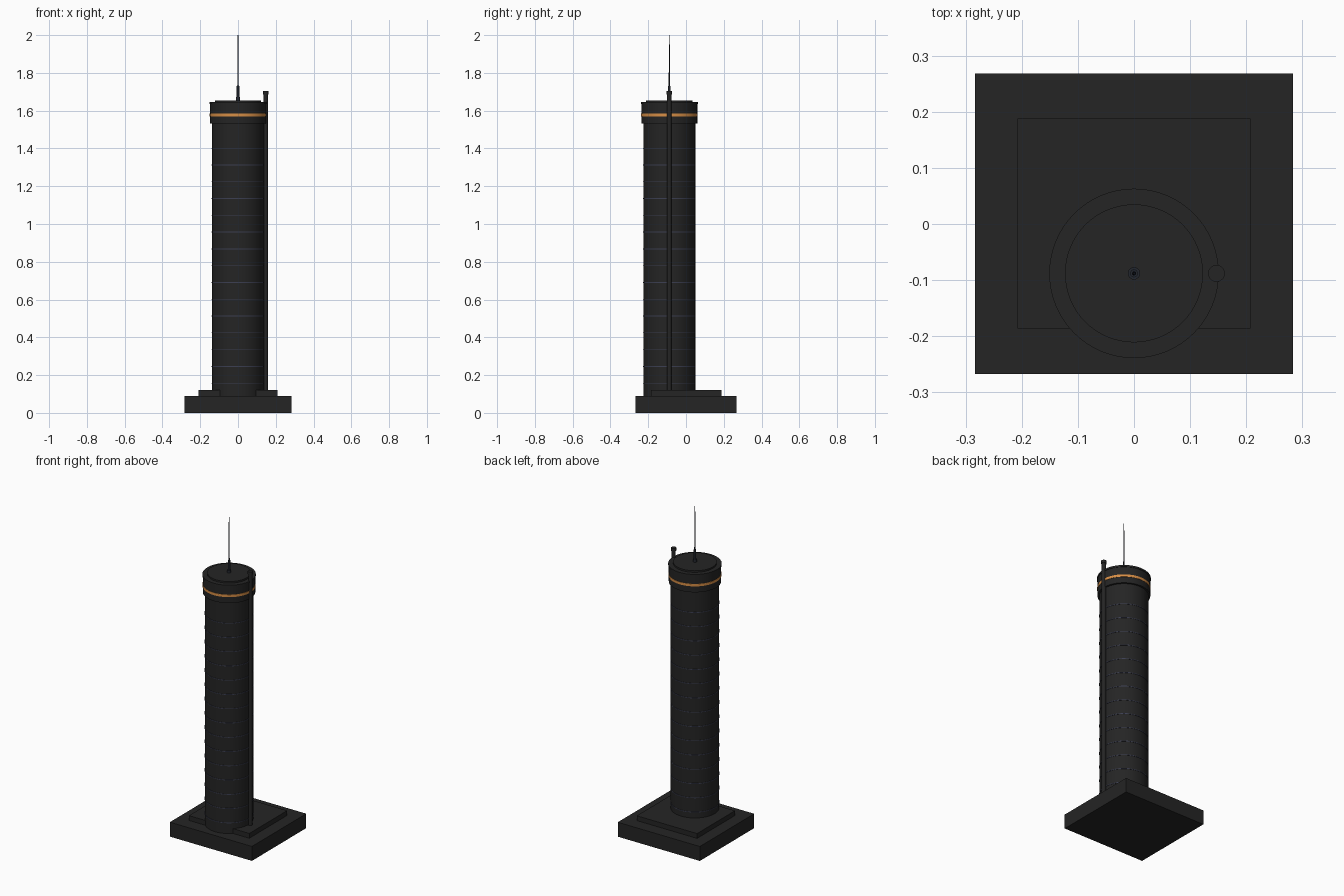
import bpy
import math

if "Cube" in bpy.data.objects:
    bpy.data.objects.remove(bpy.data.objects["Cube"], do_unlink=True)

CY = -0.088  # tower axis sits forward of the plot centre


def material(name, color, roughness=0.6):
    m = bpy.data.materials.new(name)
    m.use_nodes = True
    m.diffuse_color = (*color, 1)
    bsdf = m.node_tree.nodes["Principled BSDF"]
    bsdf.inputs["Base Color"].default_value = (*color, 1)
    bsdf.inputs["Roughness"].default_value = roughness
    return m


charcoal = material("charcoal", (0.018, 0.018, 0.018))
slate = material("slate_blue", (0.045, 0.05, 0.085))
steel = material("dark_steel", (0.016, 0.019, 0.027))
amber = material("amber", (0.68, 0.27, 0.06))


def box(name, x, y0, y1, z0, z1, mat):
    bpy.ops.mesh.primitive_cube_add(size=1, location=(0, (y0 + y1) / 2, (z0 + z1) / 2))
    ob = bpy.context.object
    ob.name = name
    ob.scale = (2 * x, y1 - y0, z1 - z0)
    bpy.ops.object.transform_apply(location=False, rotation=False, scale=True)
    ob.data.materials.append(mat)
    return ob


def drum(name, r, z0, z1, mat, x=0, top=None, sides=64):
    bpy.ops.mesh.primitive_cone_add(vertices=sides, radius1=r, radius2=r if top is None else top,
                                    depth=z1 - z0, location=(x, CY, (z0 + z1) / 2))
    ob = bpy.context.object
    ob.name = name
    ob.data.materials.append(mat)
    bpy.ops.object.shade_smooth_by_angle(angle=math.radians(35))
    return ob


# Stepped base
box("plinth", 0.283, -0.267, 0.268, 0, 0.09, charcoal)
box("podium", 0.208, -0.186, 0.188, 0.09, 0.12, charcoal)

# Shaft with floor rings
drum("shaft", 0.137, 0.09, 1.54, charcoal)
for i in range(15):
    drum(f"floor_ring_{i + 1}", 0.139, 0.155 + i * 0.0889, 0.159 + i * 0.0889, slate)

# Crown with glowing band and roof
drum("crown", 0.148, 1.532, 1.642, charcoal)
drum("light_band", 0.15, 1.57, 1.585, amber)
drum("crown_rim", 0.151, 1.634, 1.645, charcoal)
drum("roof_disc", 0.123, 1.64, 1.655, charcoal)

# Service pipe up the left flank
drum("service_pipe", 0.012, 0.09, 1.69, charcoal, x=0.147, sides=24)
drum("pipe_cap", 0.015, 1.685, 1.703, charcoal, x=0.147, sides=24)

# Antenna
drum("mast_foot", 0.011, 1.65, 1.672, steel, sides=24)
drum("mast_lower", 0.007, 1.67, 1.73, steel, sides=16)
drum("mast_spire", 0.004, 1.73, 2.0, steel, top=0.0015, sides=12)
